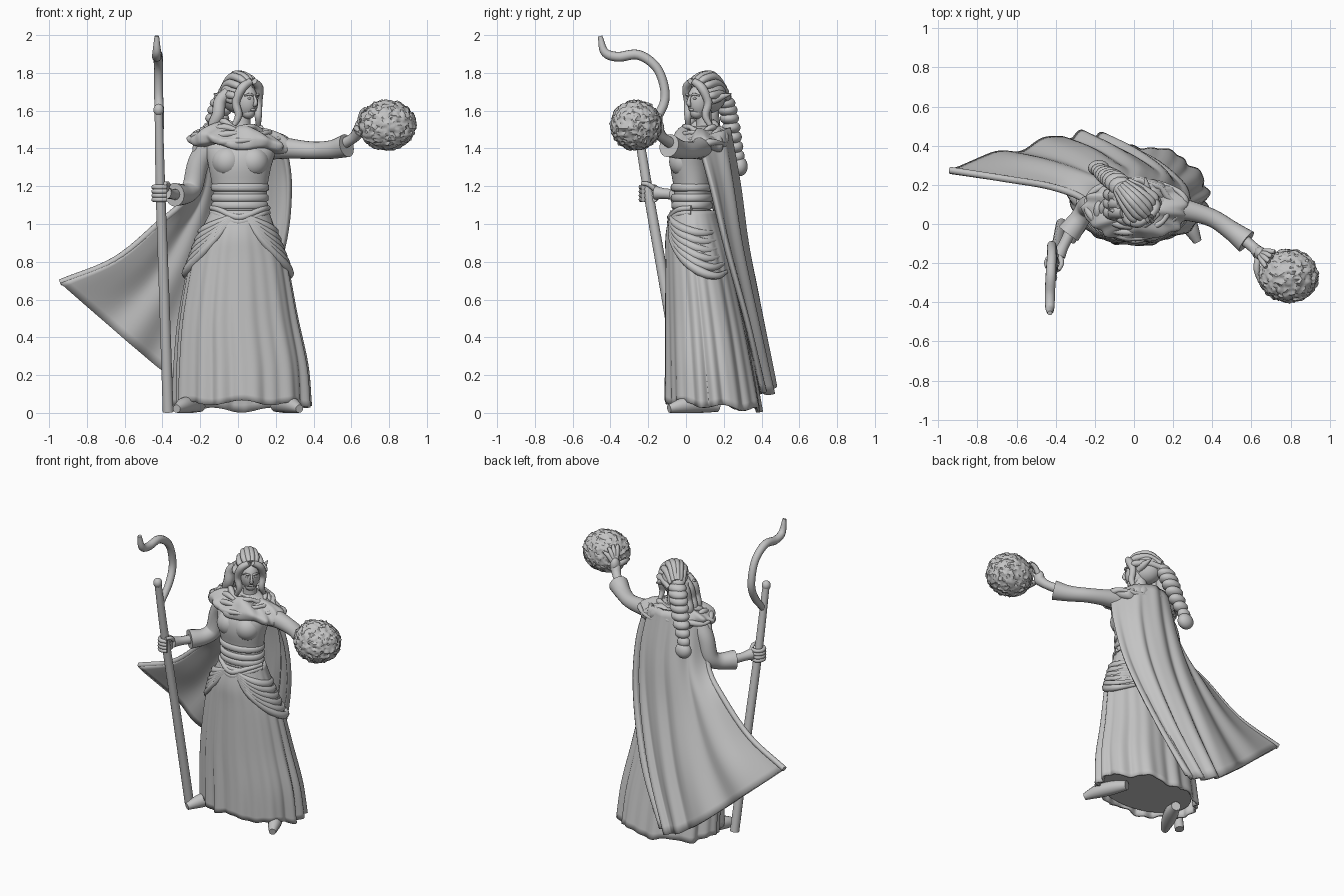
import bpy, bmesh
from math import sin, cos, pi, radians
from mathutils import Vector, Matrix, noise

if "Cube" in bpy.data.objects:
    bpy.data.objects.remove(bpy.data.objects["Cube"])

stone = bpy.data.materials.new("plain grey")
stone.use_nodes = True
GREY = (0.55, 0.55, 0.55, 1)
stone.diffuse_color = GREY
stone.node_tree.nodes["Principled BSDF"].inputs["Base Color"].default_value = GREY


def finish(name, bm, angle=50, solid=0):
    bmesh.ops.recalc_face_normals(bm, faces=bm.faces)
    me = bpy.data.meshes.new(name)
    bm.to_mesh(me)
    bm.free()
    me.materials.append(stone)
    ob = bpy.data.objects.new(name, me)
    bpy.context.collection.objects.link(ob)
    bpy.ops.object.select_all(action="DESELECT")
    ob.select_set(True)
    bpy.context.view_layer.objects.active = ob
    bpy.ops.object.shade_smooth_by_angle(angle=radians(angle))
    if solid:
        mod = ob.modifiers.new("thickness", "SOLIDIFY")
        mod.thickness = solid
        mod.offset = 0


def spline(pts, t):
    """Smooth curve through points of any dimension, t from 0 to 1."""
    p = [Vector(q) for q in pts]
    p = [p[0] * 2 - p[1]] + p + [p[-1] * 2 - p[-2]]
    s = t * (len(p) - 3)
    i = min(int(s), len(p) - 4)
    s -= i
    a, b, c, d = p[i:i + 4]
    return (b * 2 + (c - a) * s + (a * 2 - b * 5 + c * 4 - d) * s ** 2
            + (b * 3 - a - c * 3 + d) * s ** 3) * 0.5


def bridge(bm, rows, closed):
    for r, q in zip(rows, rows[1:]):
        n = len(r)
        for i in range(n if closed else n - 1):
            j = (i + 1) % n
            bm.faces.new((r[i], r[j], q[j], q[i]))


def loft(name, secs, steps=24, n=48, warp=None, caps=True, solid=0):
    """Skin over horizontal ellipses given as (cx, cy, z, rx, ry)."""
    bm = bmesh.new()
    rows = []
    for k in range(steps + 1):
        t = k / steps
        cx, cy, z, rx, ry = spline(secs, t)
        row = []
        for i in range(n):
            a = 2 * pi * i / n
            f, dz = warp(a, t) if warp else (1, 0)
            row.append(bm.verts.new((cx + rx * f * cos(a), cy + ry * f * sin(a), z + dz)))
        rows.append(row)
    bridge(bm, rows, True)
    if caps:
        bm.faces.new(rows[0])
        bm.faces.new(rows[-1])
    finish(name, bm, solid=solid)


def tube(name, pts, steps=14, n=12, mat=Matrix()):
    """Round sweep through (x, y, z, radius) points."""
    bm = bmesh.new()
    rows = []
    up = None
    for k in range(steps + 1):
        q = spline(pts, k / steps)
        lo = spline(pts, max(0, k / steps - .02)).to_3d()
        hi = spline(pts, min(1, k / steps + .02)).to_3d()
        d = (hi - lo).normalized()
        ref = up or (Vector((0, 0, 1)) if abs(d.z) < .95 else Vector((1, 0, 0)))
        side = d.cross(ref).normalized()
        up = side.cross(d)
        rows.append([bm.verts.new(mat @ (q.to_3d() + q[3] * (side * cos(a) + up * sin(a))))
                     for a in (2 * pi * i / n for i in range(n))])
    bridge(bm, rows, True)
    bm.faces.new(rows[0])
    bm.faces.new(rows[-1])
    finish(name, bm)


def ball(name, loc, size, mat=Matrix(), detail=3):
    bm = bmesh.new()
    bmesh.ops.create_icosphere(bm, subdivisions=detail, radius=1,
                               matrix=mat @ Matrix.Translation(loc) @ Matrix.Diagonal((*size, 1)))
    finish(name, bm)


# Pleated skirt with a wavy hem and an inner floor
SKIRT = [(.01, .035, 1.07, .145, .112), (0, .045, .94, .2, .145), (0, .065, .8, .25, .165),
         (0, .1, .5, .305, .2), (.015, .125, .25, .34, .225), (.02, .145, .035, .35, .245)]


def pleats(a, t):
    w = sin(13 * a + 2 * sin(3 * a)) + .5 * sin(23 * a + 1)
    return 1 + .036 * w * t, .012 * sin(7 * a) * t ** 4 - .02 * sin(a) * t ** 4


loft("skirt", SKIRT, 30, 180, pleats, False, .015)
loft("underskirt", [(.01, .12, .35, .26, .17), (.02, .14, .07, .32, .215)], 2)

# Shoes turned outwards
for s, name in ((1, "left_shoe"), (-1, "right_shoe")):
    tube(name, [(s * .2, .17, .035, .03), (s * .24, .08, .045, .045),
                (s * .285, -.01, .04, .042), (s * .325, -.09, .022, .022)])

# Bodice
loft("bodice", [(.01, .03, 1.03, .145, .107), (.01, .03, 1.1, .14, .098), (.01, .035, 1.19, .145, .1),
                (.01, .03, 1.3, .165, .112), (.015, .045, 1.38, .185, .115), (.02, .08, 1.45, .2, .1),
                (.02, .09, 1.52, .07, .065)])
for x, name in ((-.055, "bust_right"), (.08, "bust_left")):
    ball(name, (x, -.005, 1.33), (.085, .085, .085))

# Belt bands and a pointed girdle
for z, r in ((1.1, .143), (1.14, .145), (1.195, .147)):
    loft("belt_band", [(.01, .032, z - .022, r - .006, r - .045), (.01, .032, z - .014, r + .006, r - .035),
                       (.01, .032, z + .01, r + .006, r - .035), (.01, .032, z + .02, r - .006, r - .045)], 6)
for k in range(2):
    d = k * .025
    tube("girdle", [(-.14, .03, 1.085 - d, .014), (-.1, -.04, 1.075 - d, .015), (.005, -.083, 1.035 - d, .018),
                    (.12, -.04, 1.075 - d, .015), (.16, .03, 1.085 - d, .014)], 24, 10)

# Sash drapes hanging round each hip, following the skirt
for s in (1, -1):
    for k in range(6):
        pts = []
        for i in range(6):
            u = i / 5
            z = 1.05 - (.1 + .045 * k) * sin(u * pi * .62)
            cx, cy, _, rx, ry = spline(SKIRT, max(0, min(1, (1.07 - z) / .27 * .4)))
            a = -pi / 2 + s * (.15 + u * 2.3)
            pts.append((cx + rx * cos(a), cy + ry * sin(a), z, .01 + .016 * sin(pi * u)))
        tube("sash_fold", pts, 20, 8)

# Cloak swept out to the right, columns run from shoulder to hem
CLOAK = [[(.24, .06, 1.45), (.275, .125, 1.2), (.24, .2, .87), (.1, .31, .46), (-.09, .39, .11)],
         [(.1, .2, 1.5), (.12, .25, 1.2), (.08, .295, .88), (-.04, .37, .48), (-.2, .445, .11)],
         [(-.08, .2, 1.5), (-.1, .26, 1.2), (-.17, .305, .9), (-.28, .37, .57), (-.42, .425, .24)],
         [(-.22, .06, 1.43), (-.26, .13, 1.16), (-.42, .19, 1.0), (-.65, .23, .81), (-.94, .275, .69)]]
bm = bmesh.new()
rows = []
for j in range(31):
    v = j / 30
    cols = [spline(c, v) for c in CLOAK]
    row = []
    for i in range(73):
        u = i / 72
        p = spline(cols, u)
        fold = sin(u * 30 + .8 * sin(v * 3)) + .3 * sin(u * 53 + 1)
        p.y += (.005 + .012 * v) * fold * min(1, 8 * (1 - u) + .3)
        row.append(bm.verts.new(p))
    rows.append(row)
bridge(bm, rows, False)
finish("cloak", bm, 60, .028)
tube("cloak_edge", [(*p, .018) for p in CLOAK[3]], 24, 10)


# Shawl with crumpled folds round the shoulders, lower on its left
def crumple(a, t):
    return (1 + .05 * sin(9 * a + 5 * t) * sin(4 * a - 6 * t) + .025 * sin(17 * a),
            .012 * sin(5 * a + 3 * t) - .02 * cos(a))


loft("shawl", [(.01, .07, 1.4, .2, .12), (.01, .07, 1.41, .25, .148), (.01, .075, 1.445, .268, .158),
               (.015, .08, 1.475, .235, .14), (.02, .085, 1.505, .16, .115), (.02, .09, 1.515, .1, .085),
               (.02, .09, 1.48, .06, .06)], 24, 90, crumple)
for k in range(4):
    ring = []
    for i in range(25):
        a = 2 * pi * i / 24
        w = 1 + .06 * sin(3 * a + 2 * k)
        ring.append((.01 + (.25 - .043 * k) * w * cos(a), .08 + (.143 - .02 * k) * w * sin(a),
                     1.44 + .025 * k + .012 * sin(4 * a + 1.7 * k) - .02 * cos(a), .016 + .004 * sin(6 * a + k)))
    tube("shawl_fold", ring, 72, 8)

# Sleeves with open cuffs
tube("left_sleeve", [(.17, .08, 1.41, .07), (.27, .07, 1.4, .054), (.4, .03, 1.39, .046),
                     (.5, -.035, 1.395, .05), (.575, -.09, 1.415, .062)], 20, 20)
tube("left_wrist", [(.55, -.07, 1.42, .03), (.61, -.12, 1.455, .028), (.64, -.15, 1.49, .035)])
tube("right_sleeve", [(-.15, .08, 1.41, .068), (-.21, .09, 1.32, .058), (-.24, .085, 1.2, .055),
                      (-.275, .03, 1.16, .052), (-.335, -.05, 1.155, .062)], 20, 20)
tube("right_wrist", [(-.32, -.03, 1.155, .03), (-.36, -.11, 1.16, .028), (-.385, -.16, 1.165, .036)])

# Staff with knob and crook
tube("staff", [(-.37, 0, .005, .029), (-.39, -.1, .6, .028), (-.41, -.2, 1.17, .026), (-.42, -.27, 1.6, .022)], 20, 14)
ball("staff_knob", (-.42, -.272, 1.605), (.028, .028, .032))
tube("staff_crook", [(-.415, -.24, 1.46, .02), (-.415, -.15, 1.57, .024), (-.42, -.11, 1.68, .024),
                     (-.42, -.15, 1.82, .024), (-.425, -.25, 1.895, .026), (-.43, -.36, 1.885, .026),
                     (-.43, -.43, 1.91, .023), (-.43, -.455, 1.995, .012)], 40, 12)

# Right hand wrapped round the staff
for k in range(4):
    z = 1.195 - k * .022
    tube("right_finger", [(-.408 + .039 * cos(a), -.2 + .039 * sin(a), z, .013)
                          for a in (1 + i * .9 for i in range(6))], 14, 8)
tube("right_thumb", [(-.38, -.16, 1.18, .014), (-.37, -.2, 1.21, .013), (-.385, -.235, 1.215, .01)], 8, 8)

# Rough orb
ORB = Vector((.79, -.265, 1.523))
bm = bmesh.new()
bmesh.ops.create_icosphere(bm, subdivisions=5, radius=1)
for vert in bm.verts:
    d = vert.co.normalized()
    r = .135 + .01 * noise.noise(d * 6) + .008 * noise.noise(d * 13)
    vert.co = ORB + Vector((d.x * 1.12, d.y, d.z * .98)) * r
finish("orb", bm, 40)

# Left hand cupped against the orb, with a thumb below
ball("left_palm", (.645, -.15, 1.505), (.03, .035, .05))
for x, y, z in ((-.78, .3, .6), (-.66, .48, .6), (-.55, .64, .52), (-.45, .8, .35), (-.85, -.2, -.2)):
    out = Vector((x, y, z)).normalized()
    mid = ORB + (out + Vector((-.75, .6, .05))).normalized() * .168
    tube("left_finger", [(.64, -.148, 1.5, .018), (*mid, .016), (*(ORB + out * .152), .01)], 10, 8)

# Head, turned to its left
HEAD = Matrix.Translation((.025, .09, 1.655)) @ Matrix.Rotation(radians(42), 4, "Z")
tube("neck", [(.02, .1, 1.48, .05), (.025, .095, 1.55, .042), (.03, .09, 1.62, .045)])
ball("face", (0, -.022, -.005), (.062, .073, .092), HEAD)
ball("jaw", (0, -.045, -.065), (.036, .036, .034), HEAD)
tube("nose", [(0, -.088, .025, .006), (0, -.102, 0, .009), (0, -.1, -.022, .012), (0, -.085, -.03, .006)], 8, 8, HEAD)
ball("lips", (0, -.082, -.05), (.018, .01, .008), HEAD, 2)
for s, side in ((1, "left_"), (-1, "right_")):
    ball(side + "eye", (s * .026, -.083, .01), (.012, .007, .007), HEAD, 2)
    tube(side + "brow", [(s * .01, -.092, .026, .006), (s * .03, -.089, .032, .007), (s * .05, -.068, .024, .004)], 8, 8, HEAD)
    tube(side + "ear", [(s * .062, -.005, -.01, .016), (s * .085, .03, .012, .022), (s * .125, .09, .035, .003)], 8, 10, HEAD)
    tube(side + "face_lock", [(s * .012, -.076, .1, .018), (s * .06, -.062, .065, .024), (s * .08, -.035, -.01, .022),
                              (s * .07, -.045, -.08, .02), (s * .09, -.025, -.14, .012)], 20, 10, HEAD)
    # Wavy strands swept over the scalp
    for k in range(4):
        x = s * (.01 + .022 * k)
        h = .13 - .1 * (k / 3) ** 2
        tube(side + "strand", [(x, -.062 + .008 * k, h * .78, .016), (x * 1.2, -.015, h - .004, .021),
                               (x * .95, .06, h + .002, .022), (x * .6, .135, h * .5, .018)], 14, 10, HEAD)
ball("hair_cap", (0, .04, .03), (.084, .1, .1), HEAD)

# Long bound tail of hair ending in a round tuft
TAIL = [(-.045, .17, 1.7, .06), (-.085, .21, 1.64, .065), (-.11, .23, 1.56, .064),
        (-.14, .25, 1.46, .058), (-.175, .275, 1.36, .044)]
for k in range(9):
    x, y, z, r = spline(TAIL, k / 8)
    ball("tail_lobe", (x, y, z), (r, r * .8, .036))
ball("tail_tuft", (-.18, .285, 1.305), (.055, .042, .052))

# Loose waves falling over the right shoulder
for k in range(3):
    y = .06 + .045 * k
    tube("shoulder_hair", [(-.05, y, 1.7, .03), (-.095, y, 1.65, .034), (-.105, y - .01, 1.58, .034),
                           (-.13, y, 1.52, .03), (-.11, y - .03, 1.47, .014)], 18, 10)
